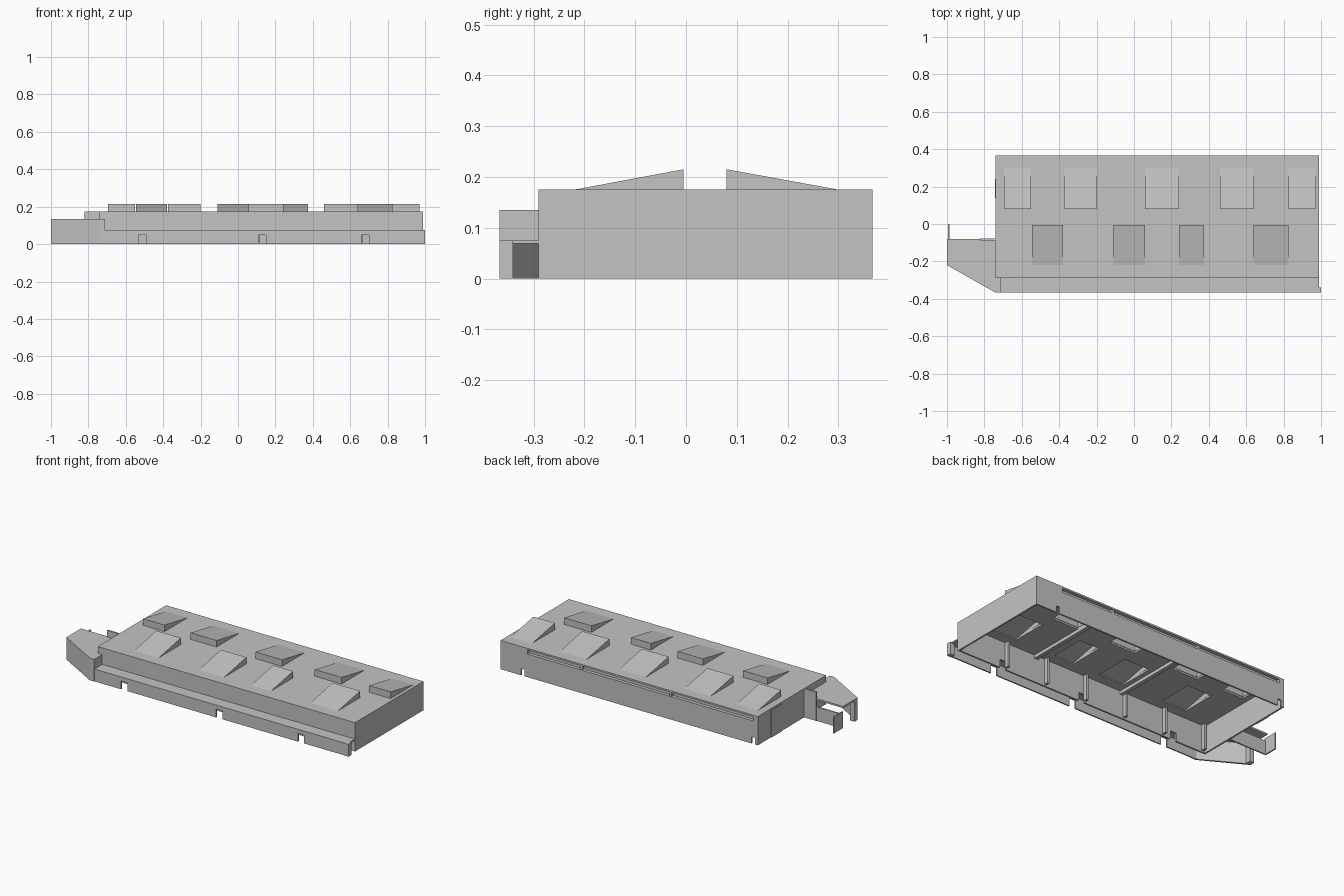
import bpy, bmesh

cube = bpy.data.objects.get("Cube")
if cube:
    bpy.data.objects.remove(cube, do_unlink=True)

grey = bpy.data.materials.new("plain_grey")
grey.use_nodes = True
grey.diffuse_color = (0.55, 0.55, 0.55, 1)
grey.node_tree.nodes["Principled BSDF"].inputs["Base Color"].default_value = (0.55, 0.55, 0.55, 1)

LEFT, RIGHT = -0.74, 0.99        # main hall ends
FRONT, BACK = -0.29, 0.367       # main hall sides
ROOF, LEDGE, ANNEX = 0.175, 0.075, 0.135
T = 0.01                         # wall thickness


def finish(name, bm):
    mesh = bpy.data.meshes.new(name)
    bm.to_mesh(mesh)
    bm.free()
    mesh.materials.append(grey)
    obj = bpy.data.objects.new(name, mesh)
    bpy.context.collection.objects.link(obj)
    return obj


def prism_mesh(outline, axis, a, b):
    """Extrude a 2D outline along an axis from a to b."""
    place = {"x": lambda p, d: (d, p[0], p[1]),
             "y": lambda p, d: (p[0], d, p[1]),
             "z": lambda p, d: (p[0], p[1], d)}[axis]
    bm = bmesh.new()
    lower = [bm.verts.new(place(p, a)) for p in outline]
    upper = [bm.verts.new(place(p, b)) for p in outline]
    bm.faces.new(lower)
    bm.faces.new(upper)
    n = len(outline)
    for i in range(n):
        j = (i + 1) % n
        bm.faces.new((lower[i], lower[j], upper[j], upper[i]))
    bmesh.ops.recalc_face_normals(bm, faces=bm.faces)
    return bm


def prism(name, outline, axis, a, b):
    return finish(name, prism_mesh(outline, axis, a, b))


def box(name, x, y, z):
    corners = [(x[0], y[0]), (x[1], y[0]), (x[1], y[1]), (x[0], y[1])]
    return prism(name, corners, "z", *z)


def notched_wall(name, x0, x1, y, top, notches, height=0.05, half=0.021):
    """Long wall with square notches cut up from the ground."""
    outline = [(x0, 0)]
    for n in notches:
        outline += [(n - half, 0), (n - half, height), (n + half, height), (n + half, 0)]
    outline += [(x1, 0), (x1, top), (x0, top)]
    return prism(name, outline, "y", *y)


def shell(obj, thickness):
    mod = obj.modifiers.new("thickness", "SOLIDIFY")
    mod.thickness = thickness
    mod.offset = -1


# Roof vents: x ranges of each row, low edge and high edge in y
front_row = [(-0.545, -0.38), (-0.11, 0.06), (0.24, 0.375), (0.64, 0.825)]
back_row = [(-0.695, -0.55), (-0.375, -0.2), (0.06, 0.24), (0.46, 0.64), (0.825, 0.97)]
rows = [("front_vent", front_row, -0.22, -0.005), ("back_vent", back_row, 0.30, 0.08)]

for name, row, low, high in rows:
    for i, (a, b) in enumerate(row):
        bm = prism_mesh([(low, ROOF), (high, ROOF), (high, 0.215)], "x", a, b)
        under = [f for f in bm.faces if f.normal.z < -0.9]
        bmesh.ops.delete(bm, geom=under, context="FACES_ONLY")
        shell(finish(f"{name}_{i + 1}", bm), 0.004)

# Roof sheet, open below each vent
xs = sorted({LEFT, RIGHT, *[v for r in front_row + back_row for v in r]})
ys = sorted({FRONT, BACK, *[v for r in rows for v in r[2:]]})
bm = bmesh.new()
grid = {(x, y): bm.verts.new((x, y, ROOF)) for x in xs for y in ys}
for xa, xb in zip(xs, xs[1:]):
    for ya, yb in zip(ys, ys[1:]):
        cx, cy = (xa + xb) / 2, (ya + yb) / 2
        hole = any(a < cx < b and min(lo, hi) < cy < max(lo, hi)
                   for _, row, lo, hi in rows for a, b in row)
        if not hole:
            bm.faces.new([grid[p] for p in ((xa, ya), (xb, ya), (xb, yb), (xa, yb))])
shell(finish("roof", bm), T)

# Hall walls
doors = [-0.51, 0.13, 0.68]
under_roof = ROOF - T
notched_wall("front_wall", LEFT, RIGHT, (FRONT, FRONT + T), under_roof, doors)
notched_wall("back_wall", LEFT, RIGHT, (BACK - T, BACK), 0.14, [-0.71, 0.84], 0.04, 0.012)
box("back_slot_wall", (-0.71, 0.81), (BACK - 0.03, BACK - 0.02), (0.13, under_roof))
box("back_slot_sill", (-0.71, 0.81), (BACK - 0.03, BACK - T), (0.13, 0.14))
box("back_wall_end_left", (0.81, RIGHT), (BACK - 0.03, BACK), (0.14, under_roof))
box("back_wall_end_right", (LEFT, -0.71), (BACK - 0.03, BACK), (0.14, under_roof))
box("left_end_wall", (RIGHT - T, RIGHT), (FRONT + T, BACK - T), (0, under_roof))
box("right_end_wall", (LEFT, LEFT + T), (FRONT + T, BACK - T), (0, under_roof))
box("right_end_panel", (LEFT - 0.004, LEFT), (0.14, 0.24), (0, under_roof))

# Ribs and cross beams inside the hall
for i in range(6):
    x = 0.66 - i * 0.275
    box(f"front_rib_{i + 1}", (x - 0.007, x + 0.007), (FRONT + T, FRONT + 0.035), (0.01, under_roof))
for i, x in enumerate((0.45, -0.15)):
    box(f"cross_beam_{i + 1}", (x - 0.012, x + 0.012), (FRONT + T, BACK - 0.03), (0.145, under_roof))
    box(f"back_slot_post_{i + 1}", (x - 0.008, x + 0.008), (BACK - 0.02, BACK - 0.004), (0.14, under_roof))

# Front ledge, open at its left end
box("ledge_top", (LEFT, RIGHT), (-0.365, FRONT), (LEDGE - 0.006, LEDGE))
notched_wall("ledge_wall", LEFT, RIGHT, (-0.365, -0.357), LEDGE - 0.006, doors)
box("ledge_end_post", (0.97, 1.0), (-0.367, -0.34), (0, LEDGE))

# Annex: tapered roof, slanted wall, low rear wall and fins
prism("annex_roof", [(-0.71, -0.367), (-0.71, FRONT), (LEFT, FRONT), (LEFT, -0.08),
                     (-1, -0.08), (-1, -0.22), (LEFT, -0.367)], "z", ANNEX - T, ANNEX)
prism("annex_slanted_wall", [(-0.71, -0.367), (LEFT, -0.367), (-1, -0.22),
                             (-0.99, -0.213), (-0.737, -0.357), (-0.71, -0.357)],
      "z", 0, ANNEX - T)
box("annex_ledge_end", (-0.72, -0.71), (-0.357, FRONT), (LEDGE, ANNEX - T))
box("annex_corner_post", (-1, -0.97), (-0.22, -0.19), (0, ANNEX - T))
box("annex_low_wall", (-0.99, -0.82), (-0.088, -0.08), (0, 0.085))
box("annex_tall_wall", (-0.82, LEFT), (-0.088, -0.078), (0, ROOF))
box("annex_fin", (-0.995, -0.987), (-0.088, 0), (0, 0.1))
